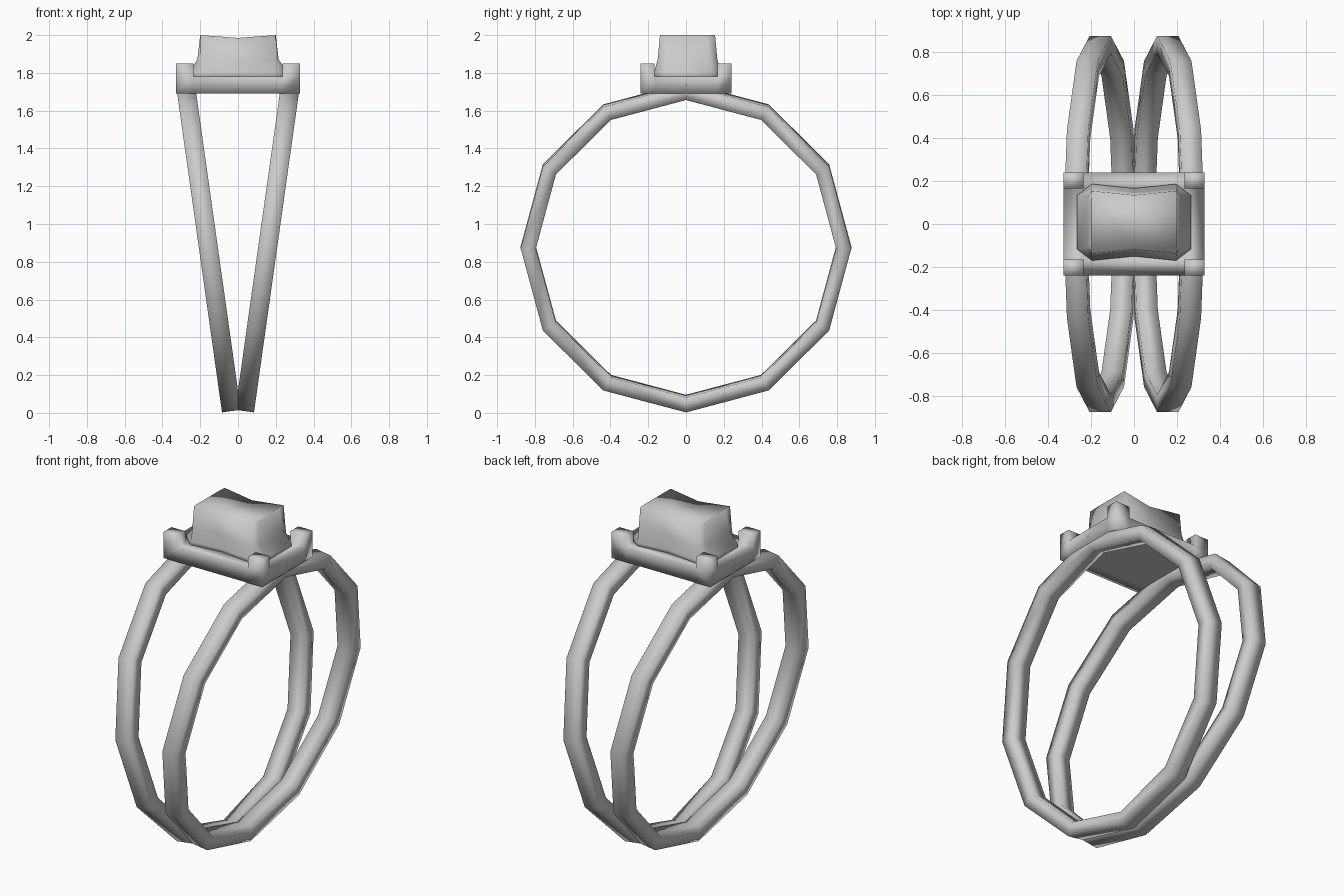
import bpy, bmesh, math
from mathutils import Matrix

if "Cube" in bpy.data.objects:
    bpy.data.objects.remove(bpy.data.objects["Cube"])


def finish(name, bm):
    bmesh.ops.remove_doubles(bm, verts=bm.verts, dist=1e-5)
    bmesh.ops.recalc_face_normals(bm, faces=bm.faces)
    for f in bm.faces:
        f.smooth = True
    me = bpy.data.meshes.new(name)
    bm.to_mesh(me)
    bm.free()
    ob = bpy.data.objects.new(name, me)
    bpy.context.collection.objects.link(ob)
    return ob


# Tilted twelve-sided band with a rectangular section
def band(name, side):
    bm = bmesh.new()
    section = [(0.875, -0.05), (0.875, 0.05), (0.795, 0.05), (0.795, -0.05)]
    n = 12
    rows = []
    for i in range(n):
        a = i * 2 * math.pi / n
        rows.append([bm.verts.new((x, r * math.sin(a), r * math.cos(a))) for r, x in section])
    for i in range(n):
        p, q = rows[i], rows[(i + 1) % n]
        for k in range(4):
            m = (k + 1) % 4
            bm.faces.new((p[k], q[k], q[m], p[m]))
    tilt = Matrix.Translation((side * 0.157, 0, 0.876)) @ Matrix.Rotation(side * math.radians(8), 4, 'Y')
    bm.transform(tilt)
    return finish(name, bm)


band("left_band", -1)
band("right_band", 1)

# Setting: plate with four raised corner prongs, built from solid cells
xs = [-0.328, -0.235, 0.235, 0.328]
ys = [-0.24, -0.166, 0.166, 0.24]
zs = [1.692, 1.78, 1.85]
cells = {(i, j, 0) for i in range(3) for j in range(3)}
cells |= {(i, j, 1) for i in (0, 2) for j in (0, 2)}
bm = bmesh.new()
for c in cells:
    for axis in range(3):
        for step in (0, 1):
            nb = list(c)
            nb[axis] += 2 * step - 1
            if tuple(nb) in cells:
                continue
            u, v = [a for a in range(3) if a != axis]
            face = []
            for du, dv in ((0, 0), (1, 0), (1, 1), (0, 1)):
                p = list(c)
                p[axis] += step
                p[u] += du
                p[v] += dv
                face.append(bm.verts.new((xs[p[0]], ys[p[1]], zs[p[2]])))
            bm.faces.new(face)
finish("setting", bm)

# Gem: flared foot, waisted long sides and a dished top
levels = [  # z, end x, end y, corner x, corner y, middle y, middle z
    (1.77, 0.265, 0.125, 0.195, 0.178, 0.158, 1.77),
    (1.80, 0.265, 0.125, 0.195, 0.178, 0.158, 1.80),
    (1.87, 0.215, 0.115, 0.20, 0.158, 0.138, 1.87),
    (2.00, 0.20, 0.10, 0.197, 0.146, 0.126, 1.985),
]
bm = bmesh.new()
rings = []
for z, ex, ey, cx, cy, my, mz in levels:
    row = [(-ex, ey, z), (-cx, cy, z), (0, my, mz), (cx, cy, z), (ex, ey, z)]
    row += [(x, -y, h) for x, y, h in reversed(row)]
    rings.append([bm.verts.new((x, y + 0.008, h)) for x, y, h in row])
for p, q in zip(rings, rings[1:]):
    for k in range(10):
        m = (k + 1) % 10
        bm.faces.new((p[k], p[m], q[m], q[k]))
for r in (rings[0], rings[-1]):
    for k in range(4):
        bm.faces.new((r[k], r[k + 1], r[8 - k], r[9 - k]))
finish("gem", bm)
